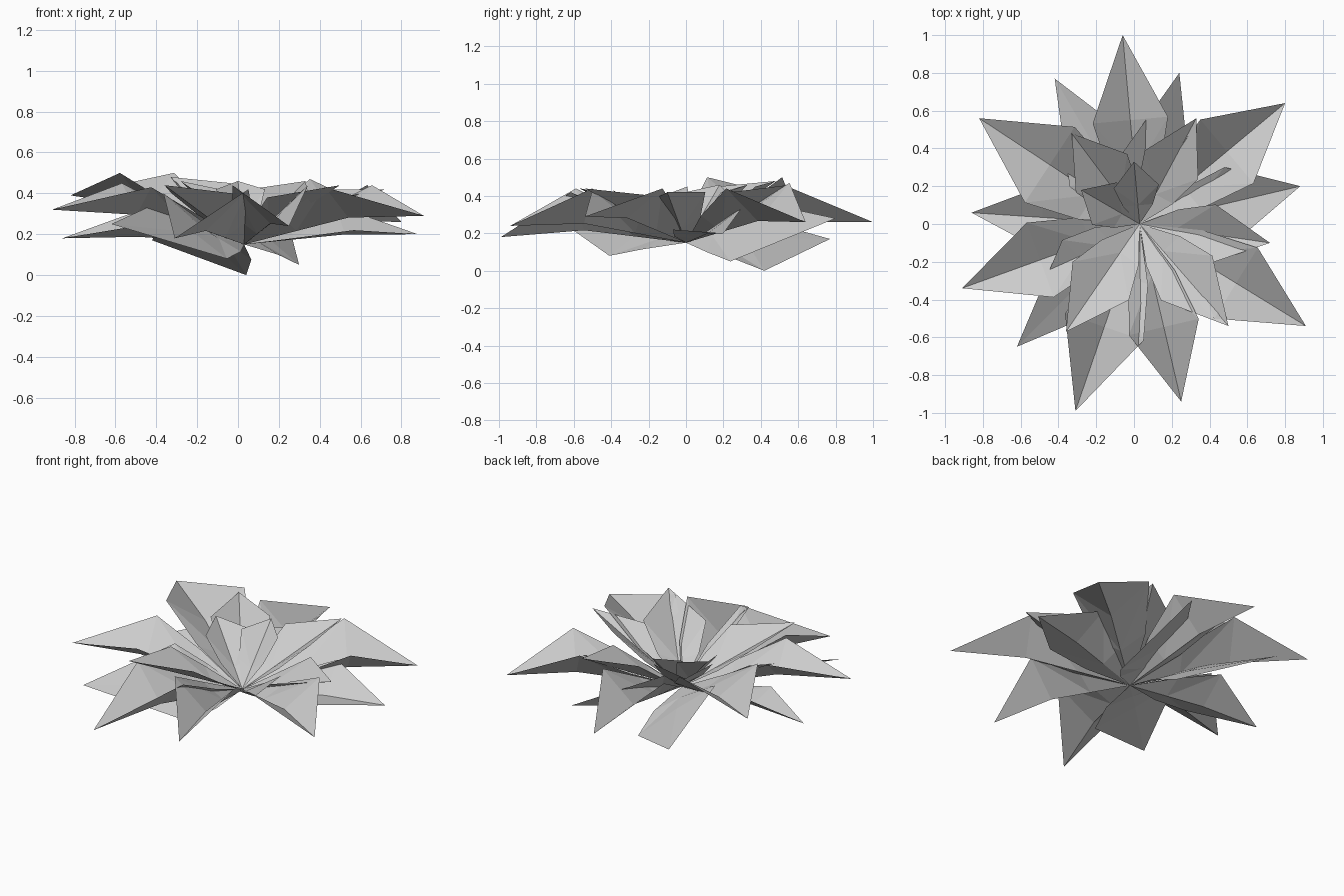
import bpy, bmesh
from mathutils import Vector

BASE = Vector((0.03, 0.0, 0.15))

def leaf(name, tip, f, w, zl, zr, sag=0.0):
    """Folded leaf: f = where it is widest, w = half width, zl/zr = wing heights."""
    tip = Vector(tip)
    d = tip - BASE
    flat = Vector((d.x, d.y, 0)).normalized()
    side = Vector((-flat.y, flat.x, 0))
    mid = BASE + d * f
    mid.z -= sag
    low = BASE.lerp(mid, 0.5)
    bm = bmesh.new()
    b, n, m, t = [bm.verts.new(p) for p in (BASE, low, mid, tip)]
    for sgn, z in ((1, zl), (-1, zr)):
        wing = mid + side * w * sgn
        wing.z = z
        # shoulder bulges beyond the straight line from base to wing
        shoulder = BASE.lerp(wing, 0.5) + side * w * 0.16 * sgn
        s, k = bm.verts.new(shoulder), bm.verts.new(wing)
        for face in ((b, n, s), (n, m, k), (n, k, s), (m, t, k)):
            bm.faces.new(face if sgn > 0 else face[::-1])
    me = bpy.data.meshes.new(name)
    bm.to_mesh(me)
    bm.free()
    bpy.context.collection.objects.link(bpy.data.objects.new(name, me))

# Long outer leaves, both wings raised
outer = [
    ((-0.06, 1.00, 0.26), 0.55, 0.20, 0.44, 0.44),
    ((0.80, 0.64, 0.26), 0.60, 0.22, 0.47, 0.44),
    ((0.91, -0.54, 0.29), 0.58, 0.22, 0.44, 0.43),
    ((0.25, -0.94, 0.24), 0.58, 0.19, 0.44, 0.44),
    ((-0.31, -0.99, 0.18), 0.55, 0.22, 0.42, 0.40),
    ((-0.91, -0.34, 0.32), 0.56, 0.21, 0.43, 0.45),
    ((-0.82, 0.56, 0.39), 0.56, 0.24, 0.50, 0.50),
]
for i, p in enumerate(outer):
    leaf(f"outer_leaf_{i + 1}", *p, sag=-0.05)

# Lower leaves, some rolled so that one wing hangs down
lower = [
    ((-0.42, 0.77, 0.17), 0.40, 0.22, 0.33, 0.00),
    ((0.24, 0.80, 0.28), 0.36, 0.20, 0.38, 0.05),
    ((0.88, 0.20, 0.20), 0.58, 0.19, 0.34, 0.22),
    ((-0.86, 0.06, 0.18), 0.58, 0.17, 0.24, 0.32),
    ((-0.62, -0.65, 0.25), 0.38, 0.23, 0.08, 0.36),
]
for i, p in enumerate(lower):
    leaf(f"lower_leaf_{i + 1}", *p, sag=-0.02)

# Short inner leaves rising as a cup
inner = [
    ((0.72, -0.10, 0.42), 0.55, 0.16, 0.42, 0.36),
    ((0.50, -0.54, 0.44), 0.53, 0.18, 0.40, 0.38),
    ((-0.36, -0.57, 0.44), 0.53, 0.18, 0.40, 0.40),
    ((-0.33, 0.48, 0.48), 0.56, 0.17, 0.45, 0.45),
    ((0.33, 0.56, 0.46), 0.56, 0.16, 0.42, 0.42),
    ((0.00, 0.33, 0.46), 0.60, 0.12, 0.42, 0.42),
    ((-0.28, 0.18, 0.46), 0.60, 0.13, 0.42, 0.42),
]
for i, p in enumerate(inner):
    leaf(f"inner_leaf_{i + 1}", *p)
